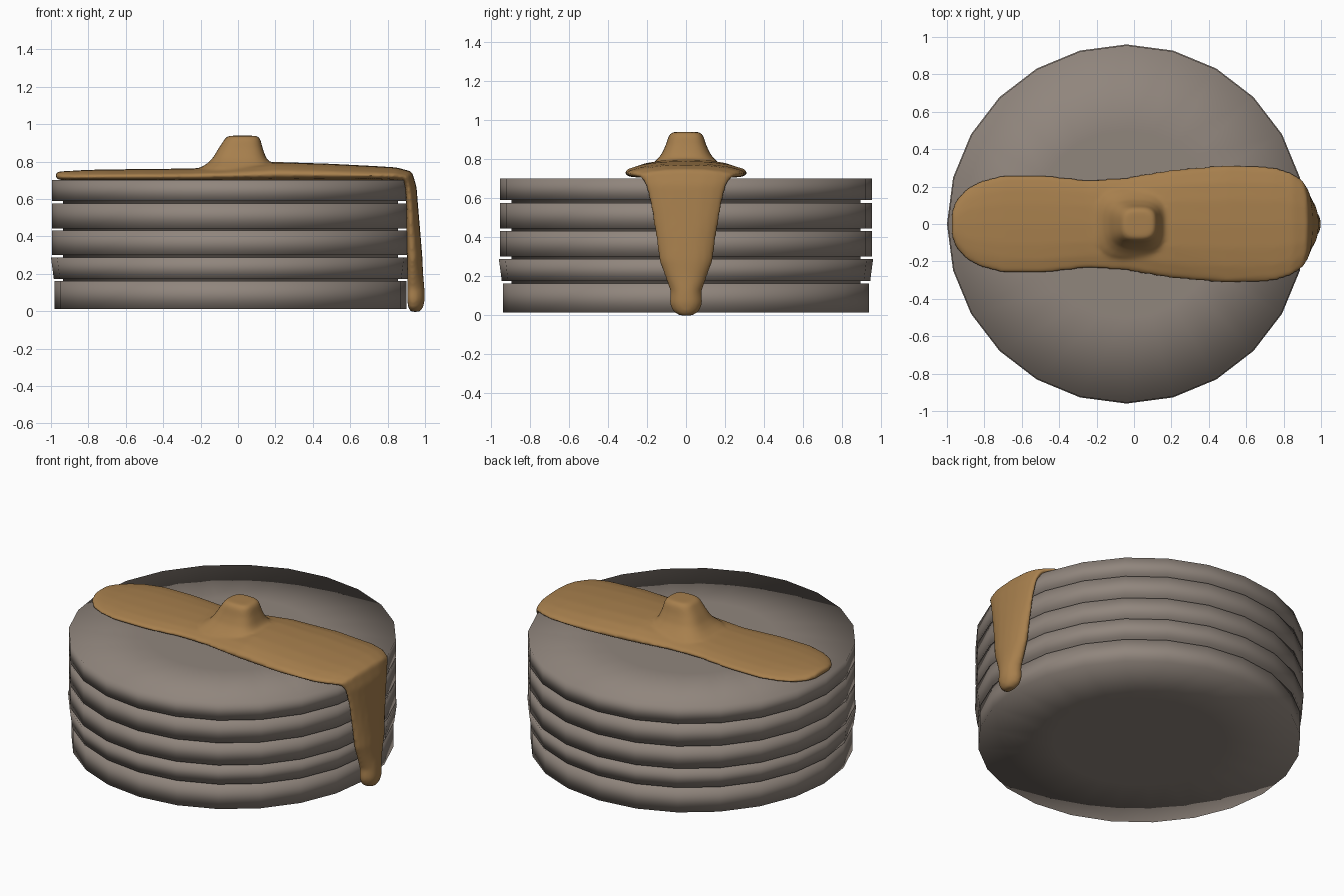
import bpy, bmesh, math
from mathutils import Vector

if "Cube" in bpy.data.objects:
    bpy.data.objects.remove(bpy.data.objects["Cube"])


def finish(name, bm, mat):
    bmesh.ops.recalc_face_normals(bm, faces=bm.faces)
    me = bpy.data.meshes.new(name)
    bm.to_mesh(me)
    bm.free()
    me.shade_smooth()
    ob = bpy.data.objects.new(name, me)
    bpy.context.collection.objects.link(ob)
    me.materials.append(mat)
    return ob


def material(name, color):
    mat = bpy.data.materials.new(name)
    mat.diffuse_color = color
    mat.use_nodes = True
    mat.node_tree.nodes["Principled BSDF"].inputs["Base Color"].default_value = mat.diffuse_color
    return mat


def loft(bm, rings):
    """Skin a list of equal-length point rings and cap both ends."""
    rows = [[bm.verts.new(p) for p in r] for r in rings]
    n = len(rows[0])
    for a, b in zip(rows, rows[1:]):
        for i in range(n):
            bm.faces.new((a[i], a[(i + 1) % n], b[(i + 1) % n], b[i]))
    bm.faces.new(rows[0])
    bm.faces.new(rows[-1])


def circle(r, z, n=24, cx=-0.04):
    return [(cx + r * math.cos(2 * math.pi * i / n), r * math.sin(2 * math.pi * i / n), z)
            for i in range(n)]


cake_mat = material("pancake_brown", (0.28, 0.236, 0.204, 1))
syrup_mat = material("syrup_amber", (0.386, 0.213, 0.074, 1))

# Pancakes: bottom z, top z, lower radius, upper radius
layers = [(0.012, 0.16, 0.94, 0.94), (0.173, 0.287, 0.945, 0.96), (0.3, 0.43, 0.955, 0.955),
          (0.443, 0.575, 0.955, 0.955), (0.588, 0.70, 0.955, 0.955)]
for k, (z0, z1, r0, r1) in enumerate(layers):
    bm = bmesh.new()
    rings = [circle(r0, z0), circle(r1, z1), circle(0.5, z1)]
    if k:  # recessed neck closing the gap to the pancake below
        rings = [circle(0.895, z0 - 0.014), circle(0.895, z0)] + rings
    else:
        rings = [circle(0.5, z0)] + rings
    loft(bm, rings)
    finish(f"pancake_{k + 1}", bm, cake_mat)

# Syrup strip: x, z of the underside, tilt of the outward normal, half width, thickness
stations = [(-0.975, 0.71, 0, 0.07, 0.035), (-0.955, 0.702, 0, 0.125, 0.045),
            (-0.9, 0.70, 0, 0.19, 0.05), (-0.82, 0.70, 0, 0.235, 0.055),
            (-0.7, 0.70, 0, 0.268, 0.058), (-0.5, 0.70, 0, 0.27, 0.06),
            (-0.25, 0.70, 0, 0.242, 0.063), (-0.05, 0.70, 0, 0.25, 0.075),
            (0.2, 0.70, 0, 0.295, 0.098), (0.5, 0.70, 0, 0.32, 0.088),
            (0.75, 0.70, 0, 0.308, 0.075), (0.84, 0.70, 8, 0.28, 0.069),
            (0.88, 0.695, 45, 0.24, 0.072), (0.893, 0.66, 85, 0.208, 0.062),
            (0.9, 0.55, 90, 0.182, 0.064), (0.902, 0.4, 90, 0.156, 0.075),
            (0.905, 0.28, 90, 0.14, 0.082), (0.905, 0.2, 90, 0.11, 0.085),
            (0.905, 0.12, 90, 0.08, 0.093), (0.905, 0.06, 90, 0.086, 0.095),
            (0.91, 0.02, 90, 0.07, 0.08), (0.925, -0.004, 90, 0.035, 0.05)]
half = [(0.6, 0.0), (0.92, 0.1), (1.0, 0.32), (0.93, 0.55), (0.7, 0.8), (0.4, 0.95)]
section = half + [(0, 1)] + [(-y, h) for y, h in reversed(half)]
rings = []
for x, z, tilt, w, t in stations:
    a = math.radians(tilt)
    nrm = Vector((math.sin(a), 0, math.cos(a)))
    rings.append([Vector((x, 0, z)) + nrm * h * t + Vector((0, y * w, 0)) for y, h in section])
bm = bmesh.new()
loft(bm, rings)


# Butter knob melting into the syrup: z, centre x, half size x, half size y
def squircle(z, cx, rx, ry, n=32, p=3.2):
    pts = []
    for i in range(n):
        c, s = math.cos(2 * math.pi * i / n), math.sin(2 * math.pi * i / n)
        f = (abs(c) ** p + abs(s) ** p) ** (-1 / p)
        pts.append((cx + rx * c * f, ry * s * f, z))
    return pts


knob = [(0.73, 0.005, 0.23, 0.2), (0.768, 0.0, 0.2, 0.18), (0.79, 0.005, 0.168, 0.155),
        (0.82, 0.008, 0.142, 0.128), (0.87, 0.014, 0.118, 0.104), (0.91, 0.022, 0.1, 0.092),
        (0.93, 0.025, 0.09, 0.082), (0.938, 0.025, 0.07, 0.065)]
loft(bm, [squircle(*k) for k in knob])
syrup = finish("syrup_and_butter", bm, syrup_mat)

# Fuse and soften the melted shape
rm = syrup.modifiers.new("fuse", 'REMESH')
rm.mode = 'VOXEL'
rm.voxel_size = 0.011
rm.use_smooth_shade = True
sm = syrup.modifiers.new("soften", 'SMOOTH')
sm.factor = 0.5
sm.iterations = 10
